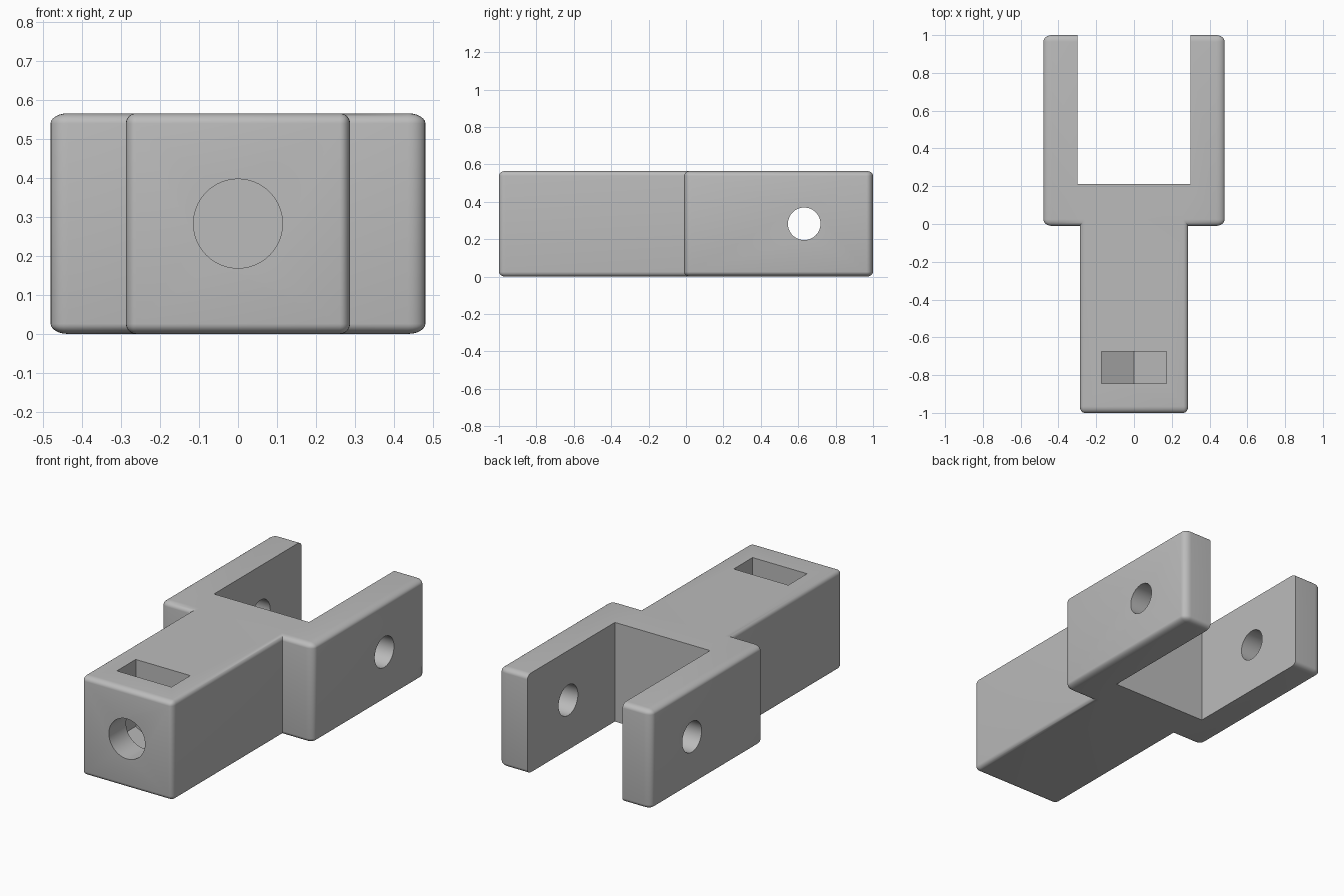
import bpy, bmesh, math
from mathutils import Matrix, Vector

cube = bpy.data.objects.get("Cube")
if cube:
    bpy.data.objects.remove(cube, do_unlink=True)

HEIGHT = 0.565
MID = HEIGHT / 2

grey = bpy.data.materials.new("plain grey")
grey.use_nodes = True
COLOUR = (0.5, 0.5, 0.5, 1)
grey.diffuse_color = COLOUR
grey.node_tree.nodes["Principled BSDF"].inputs["Base Color"].default_value = COLOUR


def make(name, bm):
    mesh = bpy.data.meshes.new(name)
    bmesh.ops.recalc_face_normals(bm, faces=bm.faces)
    bm.to_mesh(mesh)
    bm.free()
    mesh.materials.append(grey)
    obj = bpy.data.objects.new(name, mesh)
    bpy.context.collection.objects.link(obj)
    return obj


def box(name, low, high, radii=None):
    """Box between two corners, with an optional rounding radius per axis."""
    low, high = Vector(low), Vector(high)
    size = high - low
    scale = Vector(radii) if radii else Vector((1, 1, 1))
    bm = bmesh.new()
    bmesh.ops.create_cube(bm, size=1)
    bmesh.ops.scale(bm, vec=[s / r for s, r in zip(size, scale)], verts=bm.verts)
    if radii:
        bmesh.ops.bevel(bm, geom=bm.edges[:], offset=1, segments=6,
                        profile=0.5, affect='EDGES')
    bmesh.ops.scale(bm, vec=scale, verts=bm.verts)
    bmesh.ops.translate(bm, vec=(low + high) / 2, verts=bm.verts)
    return make(name, bm)


def prism(name, radius, length, centre, axis, sides):
    """Round or hexagonal bar lying along the x or y axis."""
    bm = bmesh.new()
    bmesh.ops.create_cone(bm, cap_ends=True, segments=sides, radius1=radius,
                          radius2=radius, depth=length)
    turn = Matrix.Rotation(math.pi / 2, 4, 'Y' if axis == 'x' else 'X')
    bmesh.ops.transform(bm, matrix=Matrix.Translation(centre) @ turn, verts=bm.verts)
    return make(name, bm)


def combine(target, tool, operation):
    mod = target.modifiers.new(operation.title(), 'BOOLEAN')
    mod.operation, mod.solver, mod.object = operation, 'EXACT', tool
    bpy.context.view_layer.objects.active = target
    bpy.ops.object.modifier_apply(modifier=mod.name)
    bpy.data.objects.remove(tool, do_unlink=True)


# Rounded fork block joined to the narrower stem
clevis = box("clevis_body", (-0.48, -0.01, 0), (0.48, 1, HEIGHT), (0.045, 0.035, 0.026))
stem = box("stem", (-0.287, -1, 0), (0.287, 0.17, HEIGHT), (0.026, 0.035, 0.026))
combine(clevis, stem, 'UNION')

# Open slot between the two arms
combine(clevis, box("fork_slot", (-0.3, 0.212, -0.2), (0.3, 1.2, HEIGHT + 0.2)), 'DIFFERENCE')

# Cross pin holes through both arms
combine(clevis, prism("pin_hole", 0.087, 1.4, (0, 0.632, MID), 'x', 64), 'DIFFERENCE')

# Nut trap: upright hexagon, pointed at the bottom and open at the top
half = 0.172
trap = prism("nut_trap", half / math.cos(math.pi / 6), 0.17, (0, -0.76, MID), 'y', 6)
opening = box("trap_opening", (-half, -0.845, MID), (half, -0.675, HEIGHT + 0.2))
combine(trap, opening, 'UNION')
combine(clevis, trap, 'DIFFERENCE')

# Bolt hole from the front, running on past the nut trap
combine(clevis, prism("bolt_hole", 0.114, 0.7, (0, -0.85, MID), 'y', 64), 'DIFFERENCE')

# Smooth roundings with sharp edges kept
bpy.ops.object.select_all(action='DESELECT')
clevis.select_set(True)
bpy.context.view_layer.objects.active = clevis
bpy.ops.object.shade_smooth_by_angle(angle=math.radians(30))
